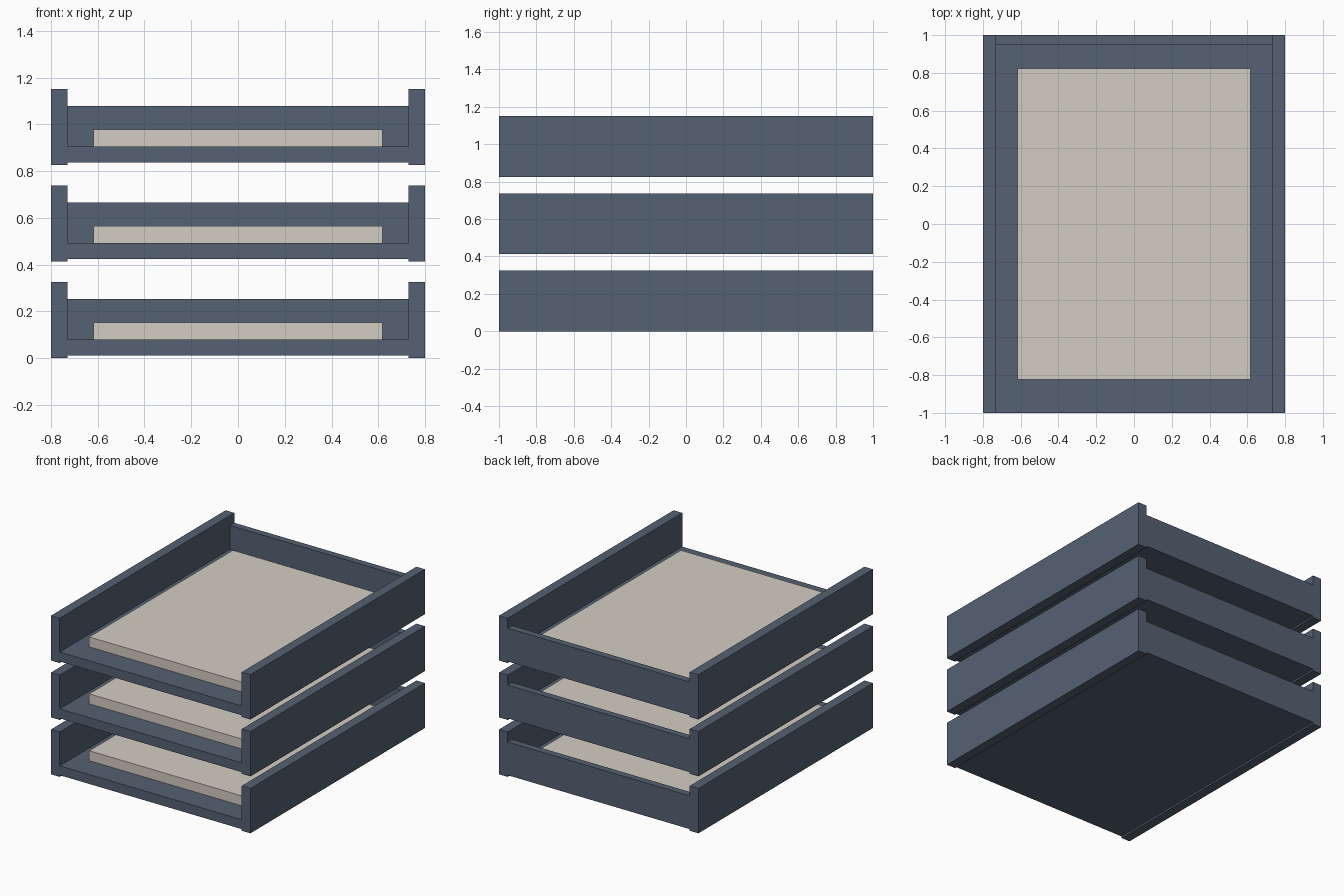
import bpy

if "Cube" in bpy.data.objects:
    bpy.data.objects.remove(bpy.data.objects["Cube"])

TIERS = 3
PITCH = 0.4125


def material(name, rgb):
    mat = bpy.data.materials.new(name)
    mat.diffuse_color = (*rgb, 1.0)
    mat.use_nodes = True
    mat.node_tree.nodes["Principled BSDF"].inputs["Base Color"].default_value = mat.diffuse_color
    return mat


SLATE = material("slate_plastic", (0.09, 0.12, 0.17))
PAPER = material("paper", (0.65, 0.61, 0.54))


def box(name, x, y, z, mat):
    """Box from (min, max) ranges on each axis."""
    bpy.ops.mesh.primitive_cube_add(
        size=1, location=[(a + b) / 2 for a, b in (x, y, z)])
    obj = bpy.context.object
    obj.name = name
    obj.scale = [b - a for a, b in (x, y, z)]
    bpy.ops.object.transform_apply(location=True, scale=True, rotation=False)
    obj.data.materials.append(mat)
    return obj


for i in range(TIERS):
    h = i * PITCH
    tag = f"_{i + 1}"
    # Tray floor, raised slightly above the bottom of the sides
    box("tray_floor" + tag, (-0.73, 0.73), (-1, 1), (h + 0.012, h + 0.08), SLATE)
    # Low back wall standing on the floor; the front is open
    box("tray_back" + tag, (-0.73, 0.73), (0.95, 1), (h + 0.08, h + 0.253), SLATE)
    # Tall side walls, mirrored across x = 0
    side = box("tray_sides" + tag, (0.73, 0.80), (-1, 1), (h, h + 0.325), SLATE)
    side.modifiers.new("mirror", 'MIRROR')
    # Stack of paper
    box("paper_stack" + tag, (-0.617, 0.617), (-0.823, 0.823),
        (h + 0.08, h + 0.152), PAPER)
